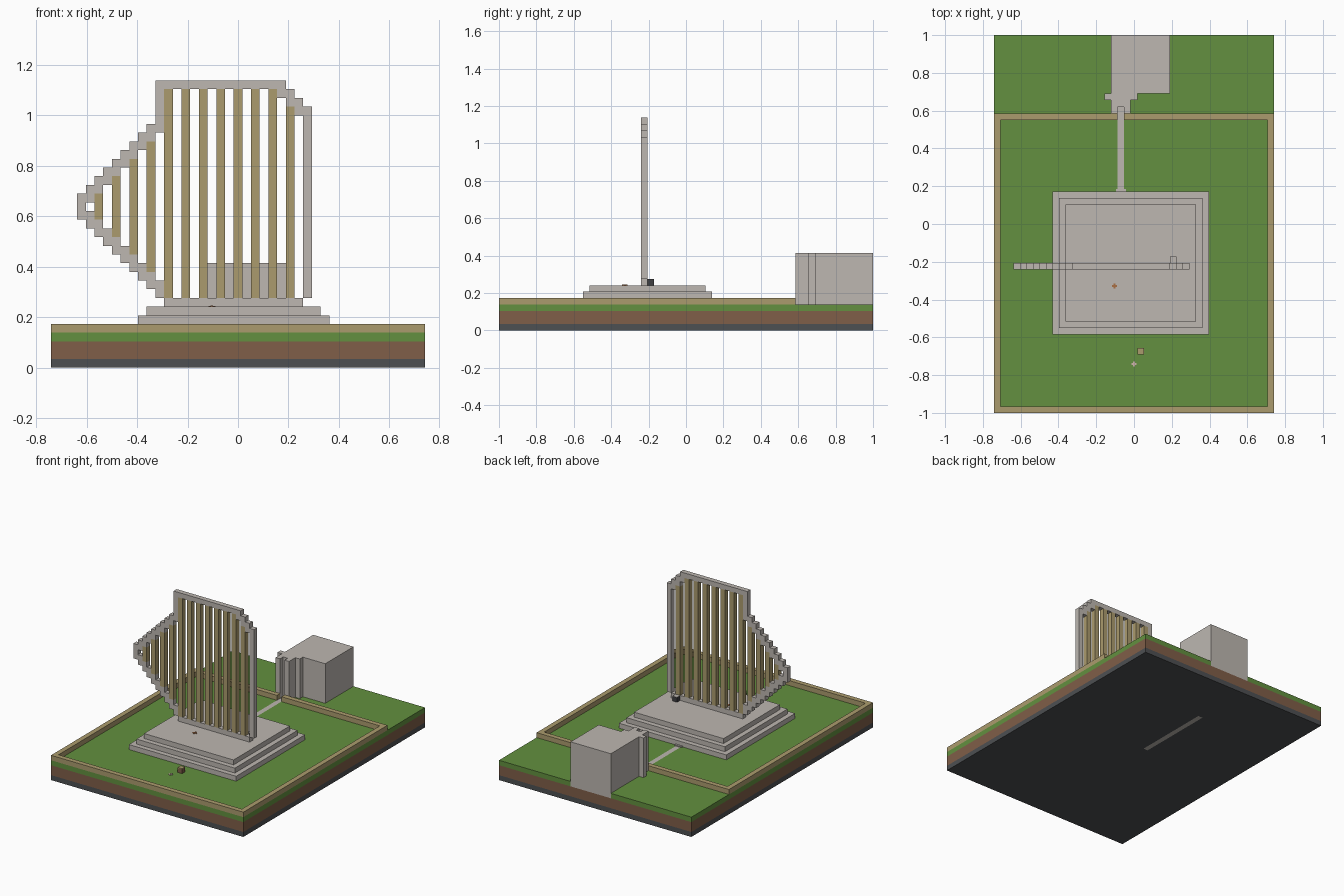
import bpy
import bmesh

default = bpy.data.objects.get("Cube")
if default:
    bpy.data.objects.remove(default, do_unlink=True)

# The whole model sits on a block grid: 43 wide, 58 deep
U = 2 / 58
W, D = 43, 58


def material(name, r, g, b):
    m = bpy.data.materials.new(name)
    m.use_nodes = True
    m.diffuse_color = (r, g, b, 1)
    node = next(n for n in m.node_tree.nodes if n.type == 'BSDF_PRINCIPLED')
    node.inputs["Base Color"].default_value = (r, g, b, 1)
    return m


stone = material("pale stone", .51, .475, .44)
grass = material("grass green", .125, .28, .05)
sand = material("sandy tan", .41, .33, .155)
soil = material("soil brown", .215, .112, .065)
bedrock = material("dark rock", .075, .08, .085)
iron = material("dark iron", .05, .05, .055)
petal = material("orange petal", .4, .16, .06)
blossom = material("pale blossom", .62, .46, .4)


def blocks(name, mat, boxes):
    """One object made of grid boxes (x0, x1, y0, y1, z0, z1)."""
    bm = bmesh.new()
    for x0, x1, y0, y1, z0, z1 in boxes:
        verts = bmesh.ops.create_cube(bm, size=1)["verts"]
        for v in verts:
            v.co.x = ((x1 if v.co.x > 0 else x0) - W / 2) * U
            v.co.y = ((y1 if v.co.y > 0 else y0) - D / 2) * U
            v.co.z = (z1 if v.co.z > 0 else z0) * U
    mesh = bpy.data.meshes.new(name)
    bm.to_mesh(mesh)
    bm.free()
    mesh.materials.append(mat)
    obj = bpy.data.objects.new(name, mesh)
    bpy.context.collection.objects.link(obj)
    return obj


# Ground layers, left open for the stone path
front_rects = [(0, W, 0, 30), (0, 19, 30, 46), (20, W, 30, 46)]
full_rects = front_rects + [(0, W, 46, D)]
notched = front_rects + [(0, W, 46, 49), (0, 18, 49, D), (27, W, 49, D)]
for name, mat, rects, z0, z1 in (("rock_layer", bedrock, full_rects, 0, 1),
                                 ("soil_layer", soil, full_rects, 1, 3),
                                 ("grass_layer", grass, notched, 3, 4)):
    blocks(name, mat, [r + (z0, z1) for r in rects])
blocks("stone_path", stone, [(19, 20, 30, 46, 0, 4), (19, 20, 46, 47, 4, 4.05),
                             (18.7, 20.3, 34, 34.4, 4, 4.2)])

# Raised border, broken where the path crosses
blocks("border", sand, [(0, W, 0, 1, 4, 5), (0, 1, 1, 45, 4, 5), (W - 1, W, 1, 45, 4, 5),
                        (0, 19, 45, 46, 4, 5), (20, W, 45, 46, 4, 5)])

# Stepped plinth
for i in range(3):
    blocks(f"plinth_step_{i + 1}", stone, [(9 + i, 33 - i, 12 + i, 34 - i, 4 + i, 5 + i)])

# Standing frame: stepped point on the left, clipped top right corner
FRAME_Y = (22, 23)
rim = [(3, 17, 20)]
for c in range(4, 13):
    rim += [(c, 20 - c, 22 - c), (c, 15 + c, 17 + c if c < 12 else 33)]
rim += [(26, 31, 33), (27, 30, 32), (28, 29, 31), (29, 8, 30)]
cells = [(c, c + 1) + FRAME_Y + (a, b) for c, a, b in rim]
cells += [(13, 29) + FRAME_Y + (7, 8), (13, 26) + FRAME_Y + (32, 33)]
blocks("frame", stone, cells)

# Upright slats in every second column
slats = []
for c in range(5, 28, 2):
    low, high = (22 - c, 15 + c) if c < 12 else (8, 30 if c == 27 else 32)
    slats.append((c, c + 1) + FRAME_Y + (low, high))
blocks("slats", sand, slats)

# Building at the back with its stepped entrance
blocks("building", stone, [(18, 27, 49, D, 3, 12)])
blocks("entrance", stone, [(17, 22, 48, 49, 4, 12), (18, 21, 47, 48, 4, 12),
                           (18, 19, 46, 47, 4, 12), (20, 21, 46, 47, 4, 12)])

# Small dark device behind the frame
blocks("device", iron, [(27, 28, 23, 24, 7, 7.95)])
blocks("device_top", stone, [(27, 28, 23, 24, 7.95, 8)])

# Wooden box on the lawn
blocks("box_body", soil, [(22, 23, 9, 10, 4, 4.85)])
blocks("box_lid", sand, [(22, 23, 9, 10, 4.85, 5)])


# Flat flowers
def flower(name, mat, x, y, z):
    blocks(name, mat, [(x + .1, x + .9, y + .36, y + .64, z, z + .1),
                       (x + .36, x + .64, y + .1, y + .9, z, z + .12)])


flower("plinth_flower", petal, 18, 19, 7)
flower("lawn_flower", blossom, 21, 7, 4)
